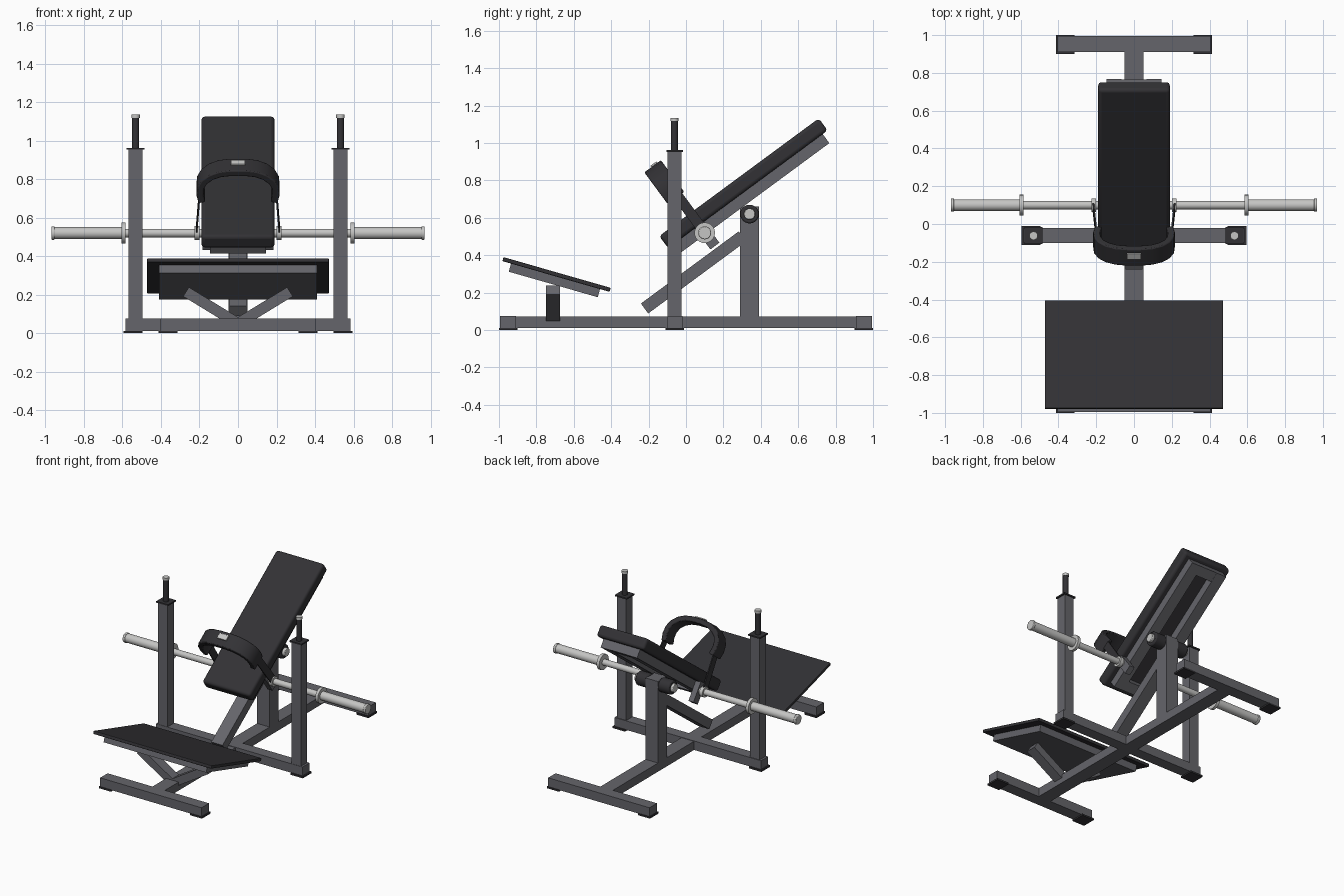
import bpy, bmesh, math
from mathutils import Matrix, Vector

if "Cube" in bpy.data.objects:
    bpy.data.objects.remove(bpy.data.objects["Cube"])


def material(name, rgb):
    m = bpy.data.materials.new(name)
    m.diffuse_color = (*rgb, 1)
    m.use_nodes = True
    m.node_tree.nodes["Principled BSDF"].inputs["Base Color"].default_value = m.diffuse_color
    return m


STEEL = material("grey_steel", (0.13, 0.13, 0.145))
BLACK = material("black_vinyl", (0.032, 0.031, 0.035))
CHROME = material("chrome", (0.56, 0.56, 0.55))


def finish(name, bm, mat, frame=None, bevel=0, segments=2, smooth=False):
    me = bpy.data.meshes.new(name)
    bmesh.ops.recalc_face_normals(bm, faces=bm.faces)
    bm.to_mesh(me)
    bm.free()
    me.materials.append(mat)
    ob = bpy.data.objects.new(name, me)
    bpy.context.collection.objects.link(ob)
    if frame:
        ob.matrix_world = frame
    if bevel:
        b = ob.modifiers.new("bevel", "BEVEL")
        b.width, b.segments = bevel, segments
    if smooth:
        bpy.ops.object.select_all(action="DESELECT")
        ob.select_set(True)
        bpy.context.view_layer.objects.active = ob
        bpy.ops.object.shade_smooth_by_angle(angle=math.radians(35))
    return ob


def box(name, x, y, z, mat, frame=None, **kw):
    """Box from (min, max) pairs, optionally in a tilted frame."""
    bm = bmesh.new()
    lo, hi = Vector((x[0], y[0], z[0])), Vector((x[1], y[1], z[1]))
    bmesh.ops.create_cube(bm, size=1, matrix=Matrix.Translation((lo + hi) / 2)
                          @ Matrix.Diagonal((*(hi - lo), 1)))
    return finish(name, bm, mat, frame, **kw)


def rod(name, a, b, r, mat, n=24, **kw):
    """Cylinder from point a to point b."""
    a, b = Vector(a), Vector(b)
    bm = bmesh.new()
    rot = (b - a).to_track_quat("Z", "Y").to_matrix().to_4x4()
    bmesh.ops.create_cone(bm, cap_ends=True, segments=n, radius1=r, radius2=r, depth=(b - a).length,
                          matrix=Matrix.Translation((a + b) / 2) @ rot)
    return finish(name, bm, mat, smooth=True, **kw)


def tilted(y, z, degrees):
    return Matrix.Translation((0, y, z)) @ Matrix.Rotation(math.radians(degrees), 4, "X")


def span(side, a, b):
    return tuple(sorted((side * a, side * b)))


# Base frame
box("base_spine", (-0.05, 0.05), (-0.995, 0.995), (0.01, 0.072), STEEL)
box("front_foot_bar", (-0.405, 0.405), (-0.995, -0.91), (0.01, 0.075), STEEL)
box("rear_foot_bar", (-0.405, 0.405), (0.91, 0.995), (0.01, 0.075), STEEL)
box("middle_cross_bar", (-0.585, 0.585), (-0.1, -0.02), (0.01, 0.075), STEEL)

for s in (-1, 1):
    # Rubber feet
    for y in (-0.95, 0.95):
        box("rubber_foot", span(s, 0.315, 0.412), (y - 0.05, y + 0.05), (0, 0.012), BLACK)
    box("rubber_foot", span(s, 0.495, 0.595), (-0.11, -0.01), (0, 0.012), BLACK)

    # Side uprights with storage pegs
    box("upright", span(s, 0.495, 0.57), (-0.098, -0.025), (0.07, 0.955), STEEL)
    box("upright_cap", span(s, 0.485, 0.58), (-0.105, -0.017), (0.953, 0.963), BLACK)
    rod("storage_peg", (s * 0.532, -0.062, 0.96), (s * 0.532, -0.062, 1.12), 0.019, BLACK)
    rod("peg_cap", (s * 0.532, -0.062, 1.118), (s * 0.532, -0.062, 1.135), 0.022, CHROME)

    # Barbell half: shaft, flange, collar and sleeve
    def bar(name, a, b, r, **kw):
        rod(name, (s * a, 0.1, 0.52), (s * b, 0.1, 0.52), r, CHROME, **kw)
    bar("bar_shaft", 0.14, 0.6, 0.022)
    bar("bar_flange", 0.2, 0.226, 0.036)
    bar("bar_collar", 0.585, 0.606, 0.055)
    bar("bar_sleeve", 0.6, 0.96, 0.031)
    bar("bar_end", 0.952, 0.97, 0.035, bevel=0.004)

    # Foot platform braces
    a, b = Vector((0, 0.05)), Vector((0.27, 0.215))
    d = b - a
    fr = (Matrix.Translation((s * (a.x + b.x) / 2, -0.712, (a.y + b.y) / 2))
          @ Matrix.Rotation(-s * math.atan2(d.y, d.x), 4, "Y"))
    h = d.length / 2
    box("platform_brace", (-h, h), (-0.037, 0.037), (-0.028, 0.028), STEEL, fr)

    # Bench pivot rollers
    rod("pivot_roller", (s * 0.045, 0.34, 0.62), (s * 0.135, 0.34, 0.62), 0.05, BLACK, bevel=0.008)
    rod("pivot_bolt", (s * 0.13, 0.34, 0.62), (s * 0.155, 0.34, 0.62), 0.03, CHROME, bevel=0.004)

# Foot platform
PLATE = tilted(-0.692, 0.297, -16)
box("foot_plate", (-0.472, 0.472), (-0.298, 0.298), (-0.011, 0.011), BLACK, PLATE, bevel=0.005)
box("foot_plate_support", (-0.41, 0.41), (-0.25, 0.245), (-0.056, -0.011), STEEL, PLATE)

# Bench post and diagonal brace
box("bench_post", (-0.05, 0.05), (0.29, 0.39), (0.07, 0.66), STEEL)
box("diagonal_beam", (-0.045, 0.045), (-0.325, 0.325), (-0.033, 0.033), STEEL, tilted(0.04, 0.308, 36.4))

# Bench: x across, y along the pad, z out of the pad
BENCH = tilted(0.307, 0.785, 36.4)
box("back_pad", (-0.19, 0.19), (-0.53, 0.53), (-0.04, 0.04), BLACK, BENCH,
    bevel=0.018, segments=3, smooth=True)
for s in (-1, 1):
    box("pad_rail", span(s, 0.065, 0.145), (-0.49, 0.497), (-0.1, -0.038), STEEL, BENCH)
    box("bar_bracket", span(s, 0.145, 0.185), (-0.352, -0.292), (-0.18, -0.035), STEEL, BENCH)
for y in (-0.49, 0.427):
    box("pad_cross_rail", (-0.07, 0.07), (y, y + 0.07), (-0.099, -0.038), STEEL, BENCH)


def band(name, half, y0, y1, thick, mirror=True, bevel=0):
    """Bent sheet from (x, z) points, thickened inwards."""
    pts = half + [(-x, z) for x, z in reversed(half)] if mirror else half
    bm = bmesh.new()
    rows = [(bm.verts.new((x, y0, z)), bm.verts.new((x, y1, z))) for x, z in pts]
    for p, q in zip(rows, rows[1:]):
        bm.faces.new((p[0], p[1], q[1], q[0]))
    # thicken with offset copies of the profile
    inner = []
    for i, (x, z) in enumerate(pts):
        a, b = pts[max(i - 1, 0)], pts[min(i + 1, len(pts) - 1)]
        t = Vector((b[0] - a[0], b[1] - a[1])).normalized()
        px, pz = x - t.y * thick, z + t.x * thick
        inner.append((bm.verts.new((px, y0, pz)), bm.verts.new((px, y1, pz))))
    for i in range(len(rows) - 1):
        p, q, u, v = rows[i], rows[i + 1], inner[i], inner[i + 1]
        bm.faces.new((u[0], v[0], v[1], u[1]))
        bm.faces.new((p[0], q[0], v[0], u[0]))
        bm.faces.new((p[1], u[1], v[1], q[1]))
    for p, u in ((rows[0], inner[0]), (rows[-1], inner[-1])):
        bm.faces.new((p[0], u[0], u[1], p[1]))
    return finish(name, bm, BLACK, BENCH, bevel=bevel, smooth=True)


# Padded hip belt with straps down to the bar
ARCH = [(0.205, 0.15), (0.216, 0.2), (0.212, 0.25), (0.19, 0.295), (0.15, 0.33),
        (0.1, 0.352), (0.04, 0.361)]
band("belt_pad", ARCH, -0.392, -0.282, 0.036, bevel=0.006)
for s in (-1, 1):
    strap = [(s * 0.221, -0.1), (s * 0.204, 0.16)]
    band("belt_strap", strap, -0.35, -0.295, s * 0.008, mirror=False)
box("belt_buckle", (-0.037, 0.037), (-0.345, -0.305), (0.355, 0.37), CHROME, BENCH, bevel=0.003)
